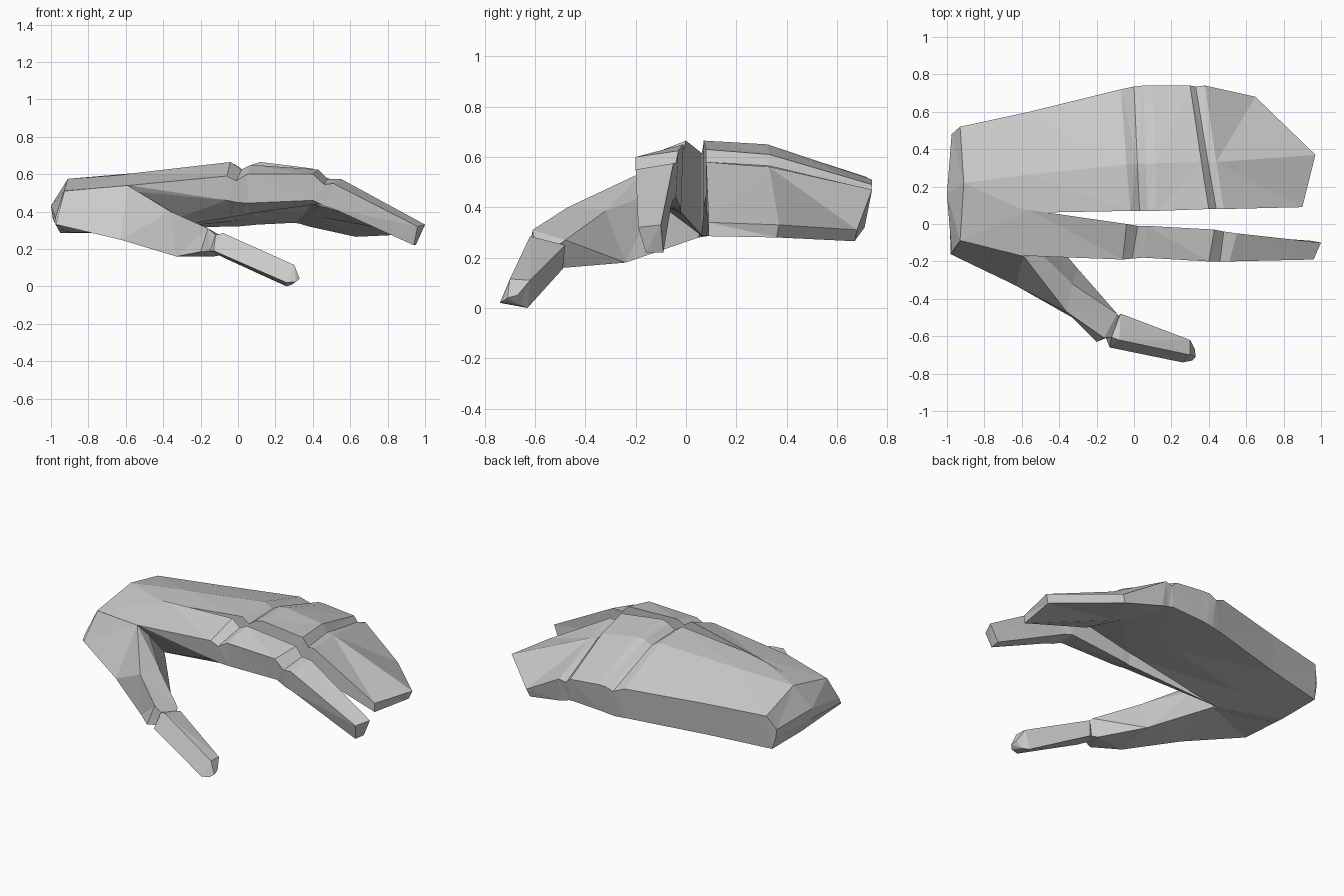
import bpy, bmesh


def loft(name, rings):
    """Flat-faced closed skin through rings of equal (even) point count."""
    bm = bmesh.new()
    rows = [[bm.verts.new(p) for p in r] for r in rings]
    n = len(rows[0])
    for a, b in zip(rows, rows[1:]):
        for i in range(n):
            j = (i + 1) % n
            bm.faces.new((a[i], a[j], b[j], b[i]))
    for r in (rows[0], rows[-1]):
        for i in range(n // 2 - 1):
            bm.faces.new((r[i], r[i + 1], r[n - 2 - i], r[n - 1 - i]))
    bmesh.ops.triangulate(bm, faces=bm.faces[:])
    bmesh.ops.recalc_face_normals(bm, faces=bm.faces[:])
    me = bpy.data.meshes.new(name)
    bm.to_mesh(me)
    bm.free()
    ob = bpy.data.objects.new(name, me)
    bpy.context.collection.objects.link(ob)
    return ob


def palm_ring(xi, xo, yi, yo, zi, zm, zo, zbo, zbi):
    """Arched top (inner, middle, outer), then the underside back to the inner edge."""
    xm, ym = xi + (xo - xi) * .4, yi + (yo - yi) * .38
    return [(xi, yi, zi), (xm, ym, zm), (xo, yo, zo),
            (xo, yo - .03, zbo), (xm, ym, (zbo + zbi) / 2), (xi, yi, zbi)]


# wrist, palm and the fingers held together, with two knuckle grooves
palm = loft("palm_and_fingers", [
    [(-.975, -.15, .37), (-1.0, .16, .43), (-.975, .48, .41),
     (-.97, .48, .36), (-.99, .16, .36), (-.98, -.16, .34)],
    [(-.93, -.09, .51), (-.91, .22, .575), (-.93, .52, .50),
     (-.95, .49, .285), (-.95, .2, .285), (-.975, -.165, .33)],
    palm_ring(-.56, -.56, .06, .60, .60, .605, .51, .30, .285),
    palm_ring(-.02, -.07, .07, .72, .655, .65, .52, .32, .375),
    palm_ring(.03, .0, .07, .735, .62, .62, .49, .32, .385),
    palm_ring(.07, .05, .07, .74, .65, .645, .51, .325, .39),
    palm_ring(.12, .10, .07, .74, .665, .65, .51, .33, .40),
    palm_ring(.40, .30, .08, .74, .63, .61, .49, .34, .45),
    palm_ring(.44, .33, .08, .735, .58, .565, .46, .335, .43),
    palm_ring(.48, .38, .08, .74, .58, .56, .47, .32, .42),
    [(.90, .09, .34), (.97, .37, .33), (.65, .68, .31),
     (.63, .67, .265), (.95, .36, .28), (.90, .09, .285)],
])


def finger_ring(xf, xi, yf, yi, zf, zi, zb, zbi=None):
    return [(xf, yf, zf), (xi, yi, zi),
            (xi, yi - .01, zb if zbi is None else zbi), (xf, yf + .02, zb)]


# separate index finger, rooted in the palm
index = loft("index_finger", [
    [(-.925, -.09, .511), (-.90, .14, .56), (-.93, .14, .295), (-.96, -.16, .332)],
    [(-.58, -.17, .54), (-.56, .075, .605), (-.55, .065, .285), (-.58, -.15, .51)],
    finger_ring(-.06, -.04, -.19, .0, .59, .665, .46, .37),
    finger_ring(-.01, .02, -.185, -.01, .565, .625, .45, .38),
    finger_ring(.05, .07, -.18, -.01, .60, .65, .445, .39),
    finger_ring(.40, .43, -.20, -.03, .60, .625, .46, .44),
    finger_ring(.46, .48, -.20, -.04, .545, .575, .43),
    finger_ring(.51, .55, -.20, -.05, .55, .575, .415, .40),
    [(.96, -.19, .32), (1.0, -.10, .33), (.95, -.09, .22), (.94, -.16, .22)],
])

# thumb: base pad, joint crease and blunt tip
thumb = loft("thumb", [
    [(-.93, -.088, .509), (-.75, .1, .50), (-.92, .12, .29), (-.973, -.165, .331)],
    [(-.59, -.172, .54), (-.56, -.10, .47), (-.55, .05, .28), (-.63, -.33, .25)],
    [(-.36, -.47, .40), (-.33, -.32, .385), (-.30, -.24, .18), (-.33, -.50, .16)],
    [(-.16, -.61, .31), (-.09, -.48, .27), (-.13, -.48, .16), (-.20, -.63, .185)],
    [(-.12, -.605, .275), (-.08, -.50, .255), (-.10, -.50, .165), (-.15, -.61, .19)],
    [(-.08, -.62, .285), (-.07, -.48, .25), (-.08, -.49, .155), (-.13, -.66, .19)],
    [(.30, -.70, .115), (.30, -.62, .11), (.26, -.63, .0), (.26, -.74, .02)],
    [(.33, -.71, .04), (.325, -.67, .05), (.29, -.66, .01), (.31, -.73, .025)],
])

# fuse everything into one skin
for part in (index, thumb):
    m = palm.modifiers.new("join", 'BOOLEAN')
    m.operation, m.solver, m.object = 'UNION', 'EXACT', part
bpy.context.view_layer.update()
dg = bpy.context.evaluated_depsgraph_get()
fused = bpy.data.meshes.new_from_object(palm.evaluated_get(dg))
palm.modifiers.clear()
palm.data = fused
palm.name = "hand"
for part in (index, thumb):
    bpy.data.objects.remove(part)
